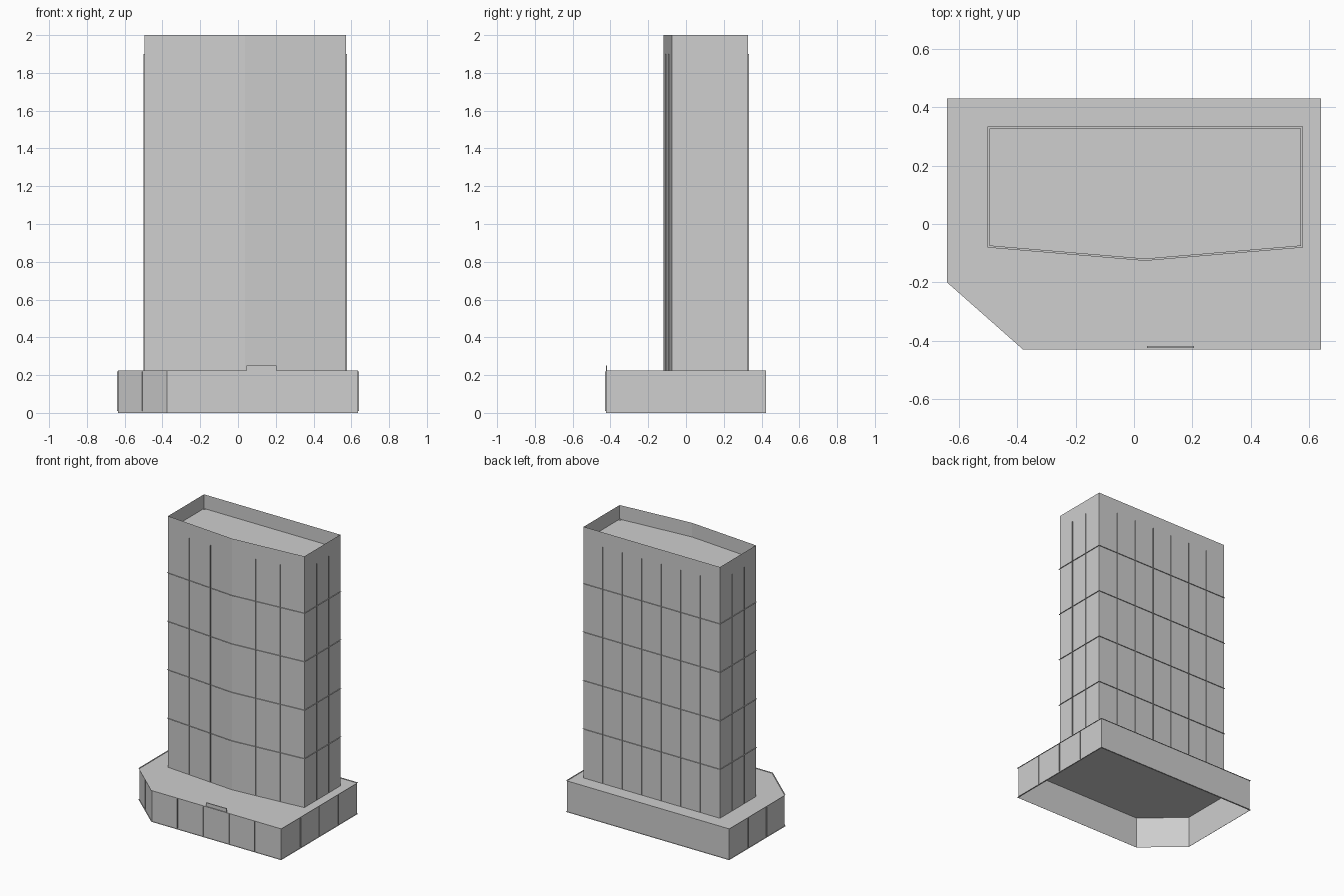
import bpy
import bmesh
from mathutils import Vector

cube = bpy.data.objects.get("Cube")
if cube:
    bpy.data.objects.remove(cube, do_unlink=True)

grey = bpy.data.materials.new("light grey")
grey.use_nodes = True
grey.diffuse_color = (0.62, 0.62, 0.62, 1)
grey.node_tree.nodes["Principled BSDF"].inputs["Base Color"].default_value = grey.diffuse_color

TRIM = 0.006  # how far ledges and fins stand out


def make(name, bm):
    mesh = bpy.data.meshes.new(name)
    bm.to_mesh(mesh)
    bm.free()
    mesh.materials.append(grey)
    obj = bpy.data.objects.new(name, mesh)
    bpy.context.collection.objects.link(obj)
    return obj


def quad(bm, *points):
    return bm.faces.new([bm.verts.new(p) for p in points])


def at(p, z):
    return (p.x, p.y, z)


def sides(outline):
    """Each side of a counter-clockwise outline with its outward normal."""
    for a, b in zip(outline, outline[1:] + outline[:1]):
        d = (b - a).normalized()
        yield a, b, Vector((d.y, -d.x))


def grown(outline, amount):
    """Outline moved outward with mitred corners."""
    normals = [n for _, _, n in sides(outline)]
    result = []
    for i, p in enumerate(outline):
        m, n = normals[i - 1], normals[i]
        result.append(p + (m + n) * amount / (1 + m.dot(n)))
    return result


def shell(name, outline, bottom, top, roof):
    """Thin walls with a flat roof, open underneath."""
    bm = bmesh.new()
    for a, b, _ in sides(outline):
        quad(bm, at(a, bottom), at(b, bottom), at(b, top), at(a, top))
    quad(bm, *[at(p, roof) for p in outline])
    bmesh.ops.remove_doubles(bm, verts=bm.verts, dist=0.0001)
    return make(name, bm)


def ledges(name, outline, heights):
    """Thin horizontal strips around the walls."""
    bm = bmesh.new()
    outer = grown(outline, TRIM)
    for z in heights:
        for i in range(len(outline)):
            quad(bm, at(outline[i - 1], z), at(outer[i - 1], z),
                 at(outer[i], z), at(outline[i], z))
    return make(name, bm)


def fins(name, outline, counts, bottom, top):
    """Thin upright strips dividing each side into equal bays."""
    bm = bmesh.new()
    for (a, b, n), bays in zip(sides(outline), counts):
        for i in range(1, bays):
            p = a.lerp(b, i / bays)
            q = p + n * TRIM
            quad(bm, at(p, bottom), at(q, bottom), at(q, top), at(p, top))
    return make(name, bm)


def boxes(name, items):
    bm = bmesh.new()
    for centre, size in items:
        new = bmesh.ops.create_cube(bm, size=1)["verts"]
        bmesh.ops.scale(bm, vec=size, verts=new)
        bmesh.ops.translate(bm, vec=centre, verts=new)
    return make(name, bm)


# Podium with one cut corner
podium = [Vector(p) for p in ((-0.634, -0.197), (-0.377, -0.424), (0.634, -0.424),
                              (0.634, 0.424), (-0.634, 0.424))]
shell("podium", podium, 0, 0.225, 0.222)
ledges("podium_ledges", podium, (0.004, 0.225))
fins("podium_fins", podium, (2, 5, 4, 1, 3), 0.01, 0.22)

# Tower with a shallow pointed front and a sunken roof
tower = [Vector(p) for p in ((-0.495, -0.075), (0.038, -0.12), (0.572, -0.075),
                             (0.572, 0.327), (-0.495, 0.327))]
shell("tower", tower, 0.222, 2.0, 1.9)
ledges("tower_ledges", tower, [0.57 + 0.343 * i for i in range(4)])
fins("tower_fins", tower, (3, 3, 3, 7, 3), 0.225, 1.9)

# Small post caps in the roof corners
boxes("roof_posts", [((x, y, 1.9), (0.012, 0.012, 0.006))
                     for x in (-0.487, 0.564) for y in (-0.067, 0.319)])

# Raised panel over the entrance
boxes("entrance_panel", [((0.125, -0.4205, 0.236), (0.16, 0.007, 0.028))])
